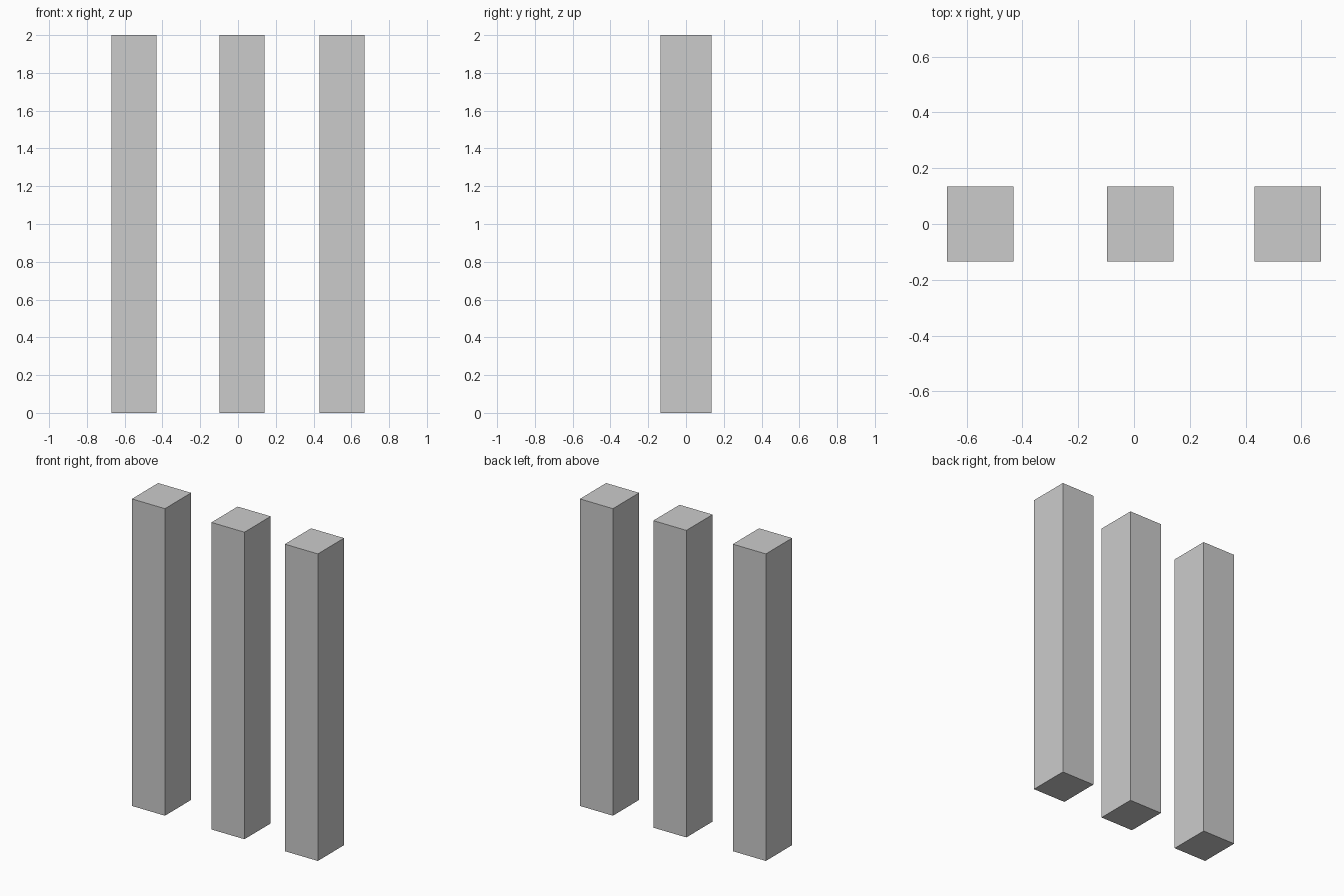
import bpy

if "Cube" in bpy.data.objects:
    bpy.data.objects.remove(bpy.data.objects["Cube"])

WIDTH, DEPTH, HEIGHT = 0.238, 0.27, 2.0


def pillar(name, x):
    """Square-edged upright standing on the ground."""
    bpy.ops.mesh.primitive_cube_add(size=1, location=(x, 0, HEIGHT / 2))
    obj = bpy.context.object
    obj.name = name
    obj.scale = (WIDTH, DEPTH, HEIGHT)
    bpy.ops.object.transform_apply(location=False, rotation=False, scale=True)


# Three identical pillars, the middle one slightly off centre
for name, x in (("left_pillar", -0.551), ("middle_pillar", 0.022), ("right_pillar", 0.551)):
    pillar(name, x)
